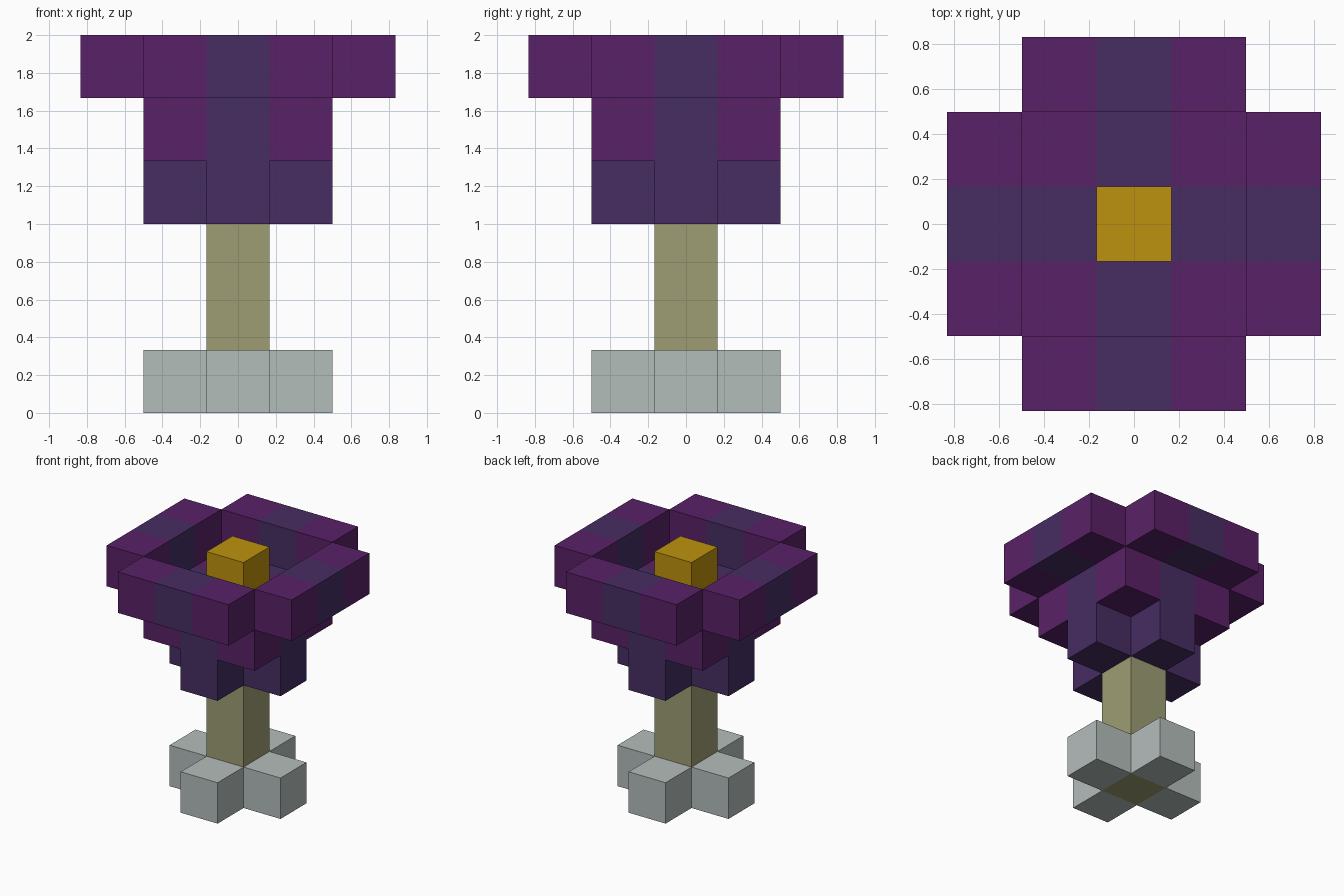
import bpy
import bmesh
from mathutils import Vector

cube = bpy.data.objects.get("Cube")
if cube:
    bpy.data.objects.remove(cube, do_unlink=True)

U = 1 / 3  # edge length of one block


def linear(c):
    c /= 255
    return c / 12.92 if c <= 0.04045 else ((c + 0.055) / 1.055) ** 2.4


def material(name, *rgb):
    mat = bpy.data.materials.new(name)
    mat.use_nodes = True
    colour = (*[linear(c) for c in rgb], 1)
    mat.diffuse_color = colour
    mat.node_tree.nodes["Principled BSDF"].inputs["Base Color"].default_value = colour
    return mat


grey = material("pale grey", 180, 189, 187)
olive = material("olive stem", 158, 158, 116)
indigo = material("indigo", 70, 45, 98)
purple = material("purple", 89, 33, 103)
gold = material("gold", 190, 146, 14)


def layer(z, reach, keep):
    """Block cells of one level whose distances from the axes pass the rule."""
    span = range(-reach, reach + 1)
    return {(x, y, z) for x in span for y in span if keep(abs(x), abs(y))}


# Each part is a set of blocks with its colours
parts = {
    "base_feet": (layer(0, 1, lambda x, y: x + y == 1), [grey]),
    "stem": ({(0, 0, z) for z in range(3)}, [olive]),
    "flower_cup": (layer(3, 1, lambda x, y: x + y <= 1), [indigo]),
    "lower_petals": (layer(4, 1, lambda x, y: True), [indigo, purple]),
    "upper_petals": (layer(5, 2, lambda x, y: max(x, y) == 2 and x + y < 4), [indigo, purple]),
    "flower_centre": ({(0, 0, 5)}, [gold]),
}
solid = set().union(*(cells for cells, _ in parts.values()))


def build(name, cells, mats):
    """Mesh the outer faces of the blocks; off-axis blocks take the last colour."""
    bm = bmesh.new()
    for cell in sorted(cells):
        slot = len(mats) - 1 if cell[0] and cell[1] else 0
        centre = Vector(cell) + Vector((0, 0, 0.5))
        for axis in range(3):
            for sign in (-1, 1):
                n = Vector((0, 0, 0))
                n[axis] = sign
                if tuple(int(a + b) for a, b in zip(cell, n)) in solid:
                    continue
                u = Vector((0, 0, 0))
                u[(axis + 1) % 3] = 1
                v = n.cross(u)
                corners = (-u - v, u - v, u + v, v - u)
                face = bm.faces.new([bm.verts.new((centre + (n + c) / 2) * U) for c in corners])
                face.material_index = slot
    bmesh.ops.remove_doubles(bm, verts=bm.verts, dist=0.001)
    mesh = bpy.data.meshes.new(name)
    bm.to_mesh(mesh)
    bm.free()
    for mat in mats:
        mesh.materials.append(mat)
    bpy.context.collection.objects.link(bpy.data.objects.new(name, mesh))


for part, (blocks, colours) in parts.items():
    build(part, blocks, colours)
